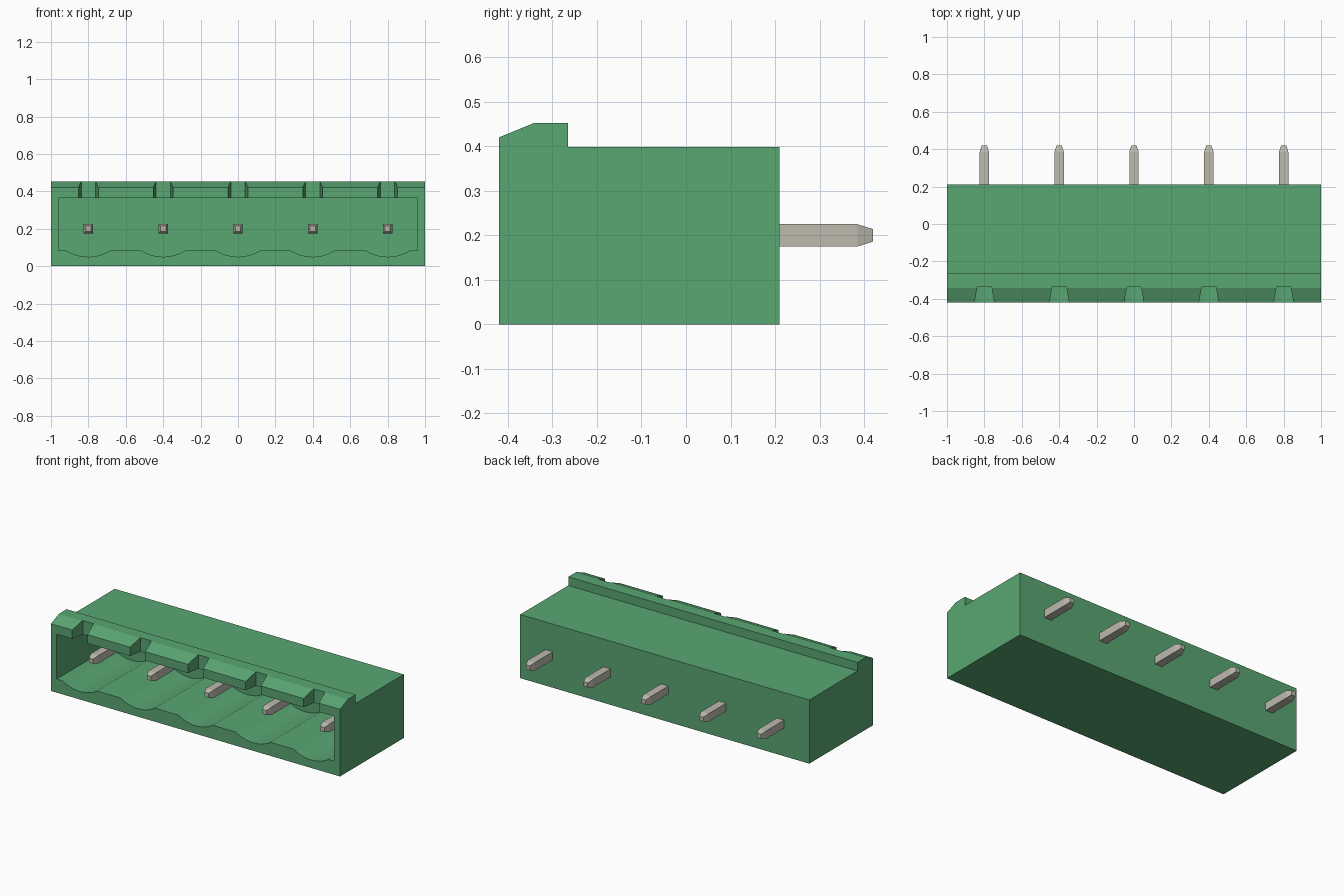
import bpy, bmesh, math
from mathutils import Vector

if "Cube" in bpy.data.objects:
    bpy.data.objects.remove(bpy.data.objects["Cube"], do_unlink=True)


def make_material(name, color):
    mat = bpy.data.materials.new(name)
    mat.use_nodes = True
    mat.diffuse_color = color
    mat.node_tree.nodes["Principled BSDF"].inputs["Base Color"].default_value = color
    return mat


green = make_material("green plastic", (0.10, 0.38, 0.17, 1))
metal = make_material("tinned metal", (0.51, 0.49, 0.42, 1))


def add_object(name, bm, mat):
    bmesh.ops.recalc_face_normals(bm, faces=bm.faces)
    mesh = bpy.data.meshes.new(name)
    bm.to_mesh(mesh)
    bm.free()
    mesh.materials.append(mat)
    obj = bpy.data.objects.new(name, mesh)
    bpy.context.collection.objects.link(obj)
    return obj


def prism(name, points, sweep, mat):
    """Closed 3D outline swept along a vector."""
    bm = bmesh.new()
    face = bm.faces.new([bm.verts.new(p) for p in points])
    swept = bmesh.ops.extrude_face_region(bm, geom=[face])["geom"]
    verts = [v for v in swept if isinstance(v, bmesh.types.BMVert)]
    bmesh.ops.translate(bm, verts=verts, vec=Vector(sweep))
    return add_object(name, bm, mat)


def cut(target, cutter):
    cutter.hide_render = True
    mod = target.modifiers.new("cut", "BOOLEAN")
    mod.operation = "DIFFERENCE"
    mod.solver = "EXACT"
    mod.object = cutter
    bpy.context.view_layer.objects.active = target
    bpy.ops.object.modifier_apply(modifier=mod.name)
    bpy.data.objects.remove(cutter, do_unlink=True)


pin_positions = [(i - 2) * 0.4 for i in range(5)]

# Housing with a raised, sloped front lip
side = [(-0.42, 0), (0.21, 0), (0.21, 0.398), (-0.265, 0.398),
        (-0.265, 0.452), (-0.342, 0.452), (-0.42, 0.42)]
housing = prism("housing", [(-1, y, z) for y, z in side], (2, 0, 0), green)

# Socket opening with a scalloped floor
floor, depth, half, steps = 0.085, 0.035, 0.12, 12
radius = (half ** 2 + depth ** 2) / (2 * depth)
swing = math.asin(half / radius)
outline = [(-0.96, 0.365), (-0.96, floor)]
for px in pin_positions:
    for s in range(steps + 1):
        a = swing * (2 * s / steps - 1)
        outline.append((px + radius * math.sin(a),
                        floor - depth + radius * (1 - math.cos(a))))
outline += [(0.96, floor), (0.96, 0.365)]
cut(housing, prism("socket_cutter", [(x, -0.5, z) for x, z in outline],
                   (0, 0.59, 0), green))

# Tapered keying notches through the lip
for px in pin_positions:
    notch = [(-0.06, -0.46), (0.06, -0.46), (0.038, -0.337), (-0.038, -0.337)]
    cut(housing, prism("notch_cutter", [(px + x, y, 0.3) for x, y in notch],
                       (0, 0, 0.3), green))

# Square pins with tapered ends
for n, px in enumerate(pin_positions):
    bm = bmesh.new()
    rings = []
    for y, r in [(-0.31, 0.014), (-0.275, 0.025), (0.385, 0.025), (0.42, 0.014)]:
        corners = [(-r, -r), (r, -r), (r, r), (-r, r)]
        rings.append([bm.verts.new((px + x, y, 0.2 + z)) for x, z in corners])
    for a, b in zip(rings, rings[1:]):
        for k in range(4):
            j = (k + 1) % 4
            bm.faces.new((a[k], a[j], b[j], b[k]))
    bm.faces.new(rings[0])
    bm.faces.new(rings[-1])
    add_object(f"pin_{n + 1}", bm, metal)

# Smooth the scallops while keeping edges sharp
bpy.ops.object.select_all(action="DESELECT")
housing.select_set(True)
bpy.context.view_layer.objects.active = housing
bpy.ops.object.shade_smooth_by_angle(angle=math.radians(15))
